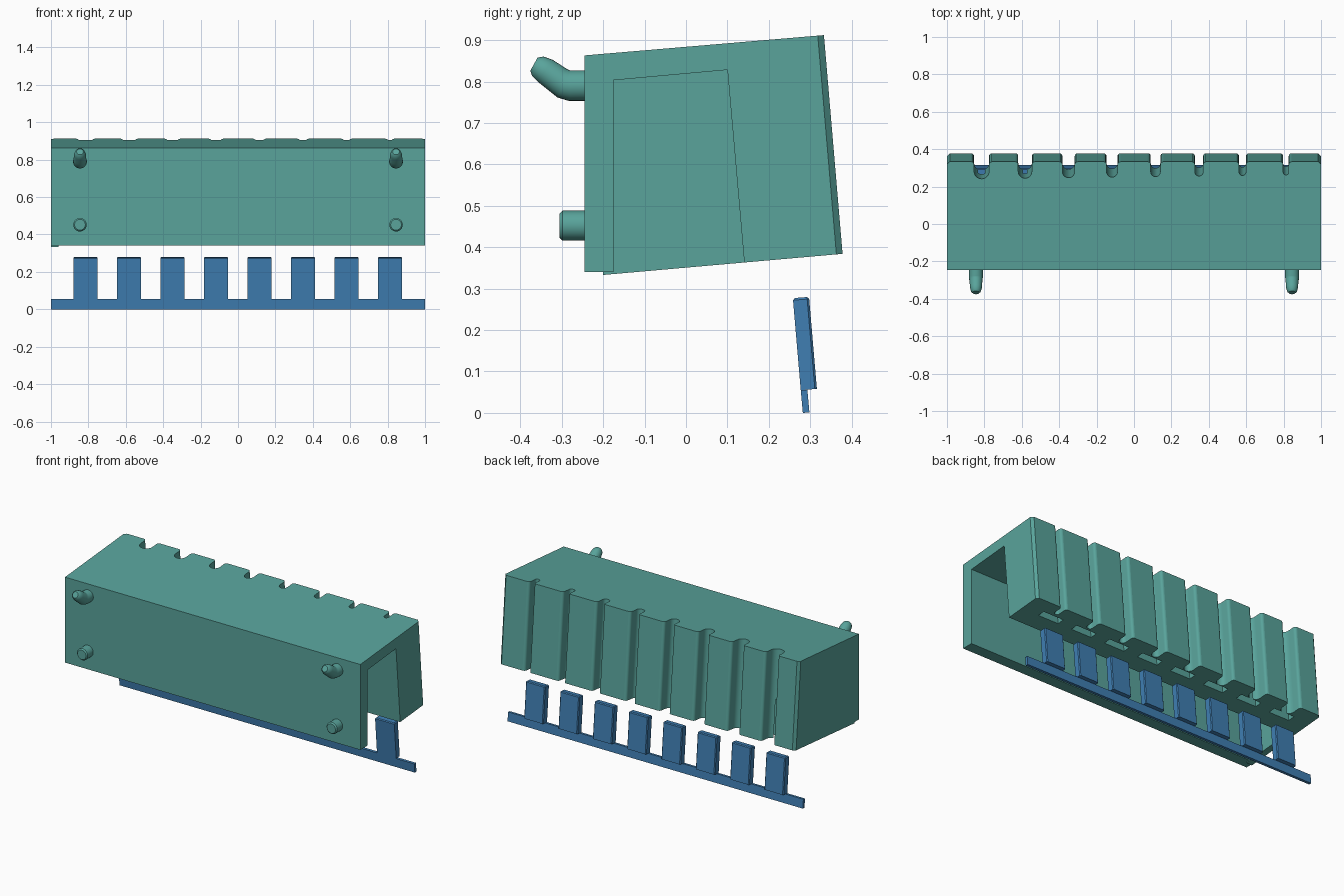
import bpy, bmesh, math
from mathutils import Vector

if "Cube" in bpy.data.objects:
    bpy.data.objects.remove(bpy.data.objects["Cube"])


def material(name, col):
    m = bpy.data.materials.new(name)
    m.diffuse_color = (*col, 1)
    m.use_nodes = True
    m.node_tree.nodes["Principled BSDF"].inputs["Base Color"].default_value = m.diffuse_color
    return m


TEAL = material("teal", (0.10, 0.37, 0.33))
BLUE = material("blue", (0.05, 0.21, 0.45))


def loft(bm, rings):
    """Closed solid through a list of equal-length point rings."""
    vs = [[bm.verts.new(p) for p in r] for r in rings]
    n = len(vs[0])
    faces = [bm.faces.new(vs[0][::-1]), bm.faces.new(vs[-1])]
    for a, b in zip(vs, vs[1:]):
        for i in range(n):
            j = (i + 1) % n
            faces.append(bm.faces.new((a[i], a[j], b[j], b[i])))
    bmesh.ops.recalc_face_normals(bm, faces=faces)
    return faces


def prism(bm, yz, x0, x1):
    return loft(bm, [[(x, y, z) for y, z in yz] for x in (x0, x1)])


def finish(bm, name, mat=None):
    me = bpy.data.meshes.new(name)
    bm.to_mesh(me)
    bm.free()
    ob = bpy.data.objects.new(name, me)
    bpy.context.collection.objects.link(ob)
    if mat:
        me.materials.append(mat)
    return ob


def activate(ob):
    bpy.ops.object.select_all(action='DESELECT')
    ob.select_set(True)
    bpy.context.view_layer.objects.active = ob


def smooth(ob, deg=28):
    activate(ob)
    bpy.ops.object.shade_smooth_by_angle(angle=math.radians(deg))


def cut(ob, cutter):
    activate(ob)
    md = ob.modifiers.new("cut", 'BOOLEAN')
    md.operation, md.solver, md.object = 'DIFFERENCE', 'EXACT', cutter
    bpy.ops.object.modifier_apply(modifier=md.name)
    bpy.data.objects.remove(cutter)


# tilted frame of the back face: up along the face, inward depth
BASE = Vector((0, 0.378, 0.384))
UP = Vector((0, -0.045, 0.528)).normalized()
IN = Vector((0, -UP.z, UP.y))


def tilted(x, depth, h):
    return Vector((x, 0, 0)) + BASE + IN * depth + UP * h


def tilted_prism(bm, outline, h0=-0.1, h1=0.65):
    return loft(bm, [[tilted(x, d, h) for x, d in outline] for h in (h0, h1)])


CENTRES = [-0.815 + i * 0.2325 for i in range(8)]

# housing: solid block with sloped top, bottom and back
bm = bmesh.new()
prism(bm, [(-0.245, 0.34), (-0.2, 0.34), (-0.2, 0.333), (0.378, 0.384),
           (0.333, 0.912), (-0.245, 0.863)], -1, 1)
housing = finish(bm, "housing", TEAL)

# channel open below and at the right end
bm = bmesh.new()
prism(bm, [(-0.3, 0.2), (-0.3, 0.34), (-0.175, 0.34), (-0.175, 0.803),
           (0.10, 0.828), (0.155, 0.2)], -0.96, 1.1)
cut(housing, finish(bm, "channel_cutter"))

# graded grooves with round floors and rounded mouths, plus corner chamfers
bm = bmesh.new()
for i, cx in enumerate(CENTRES):
    r, depth, f = 0.040 - 0.0036 * i, 0.092 - 0.003 * i, 0.016
    quarter = [math.pi / 2 * k / 5 for k in range(6)]
    half = [(r + f, -0.03)]
    half += [(r + f - f * math.sin(t), f - f * math.cos(t)) for t in quarter]
    half += [(r * math.cos(t), depth - r + r * math.sin(t)) for t in quarter]
    outline = half + [(-x, d) for x, d in half[-2::-1]]
    tilted_prism(bm, [(cx + x, d) for x, d in outline])
for s in (-1, 1):
    tilted_prism(bm, [(s * 0.965, -0.02), (s * 1.02, -0.02), (s * 1.02, 0.035)])
cut(housing, finish(bm, "groove_cutter"))

# slots underneath for the label tabs
bm = bmesh.new()
for cx in CENTRES:
    tilted_prism(bm, [(cx - 0.069, 0.087), (cx + 0.069, 0.087),
                      (cx + 0.069, 0.131), (cx - 0.069, 0.131)], -0.1, 0.23)
cut(housing, finish(bm, "slot_cutter"))
smooth(housing)

# mounting pegs: straight below, hooked above
STUB = [(-0.235, 0.452, 0.036), (-0.298, 0.452, 0.036), (-0.305, 0.452, 0.029)]
HOOK = [(-0.235, 0.79, 0.037), (-0.28, 0.79, 0.037), (-0.295, 0.794, 0.036),
        (-0.308, 0.803, 0.034), (-0.34, 0.826, 0.032), (-0.358, 0.837, 0.027),
        (-0.367, 0.842, 0.018)]


def peg(name, path, x):
    pts = [Vector((x, y, z)) for y, z, _ in path]
    rings = []
    for i, p in enumerate(pts):
        t = (pts[min(i + 1, len(pts) - 1)] - pts[max(i - 1, 0)]).normalized()
        side = Vector((0, -t.z, t.y))
        rings.append([p + path[i][2] * (Vector((math.cos(a), 0, 0)) + side * math.sin(a))
                      for a in (math.tau * k / 24 for k in range(24))])
    bm = bmesh.new()
    loft(bm, rings)
    smooth(finish(bm, name, TEAL), 35)


for side, x in (("left", -0.845), ("right", 0.845)):
    peg("lower_peg_" + side, STUB, x)
    peg("upper_hook_" + side, HOOK, x)

# label comb: thin strip with thicker tabs standing on it
bm = bmesh.new()
prism(bm, [(0.282, 0), (0.298, 0.001), (0.293, 0.056), (0.277, 0.055)], -1, 1)
for cx in CENTRES:
    faces = prism(bm, [(0.277, 0.055), (0.316, 0.058), (0.297, 0.28), (0.258, 0.277)],
                  cx - 0.065, cx + 0.065)
    edges = {e for f in faces for e in f.edges}
    bevel = []
    for e in edges:
        a, b = e.verts[0].co, e.verts[1].co
        top = min(a.z, b.z) > 0.2
        back = abs(a.z - b.z) > 0.1 and min(a.y, b.y) > 0.29
        if top or back:
            bevel.append(e)
    bmesh.ops.bevel(bm, geom=bevel, offset=0.005, segments=1, affect='EDGES')
finish(bm, "label_comb", BLUE)
